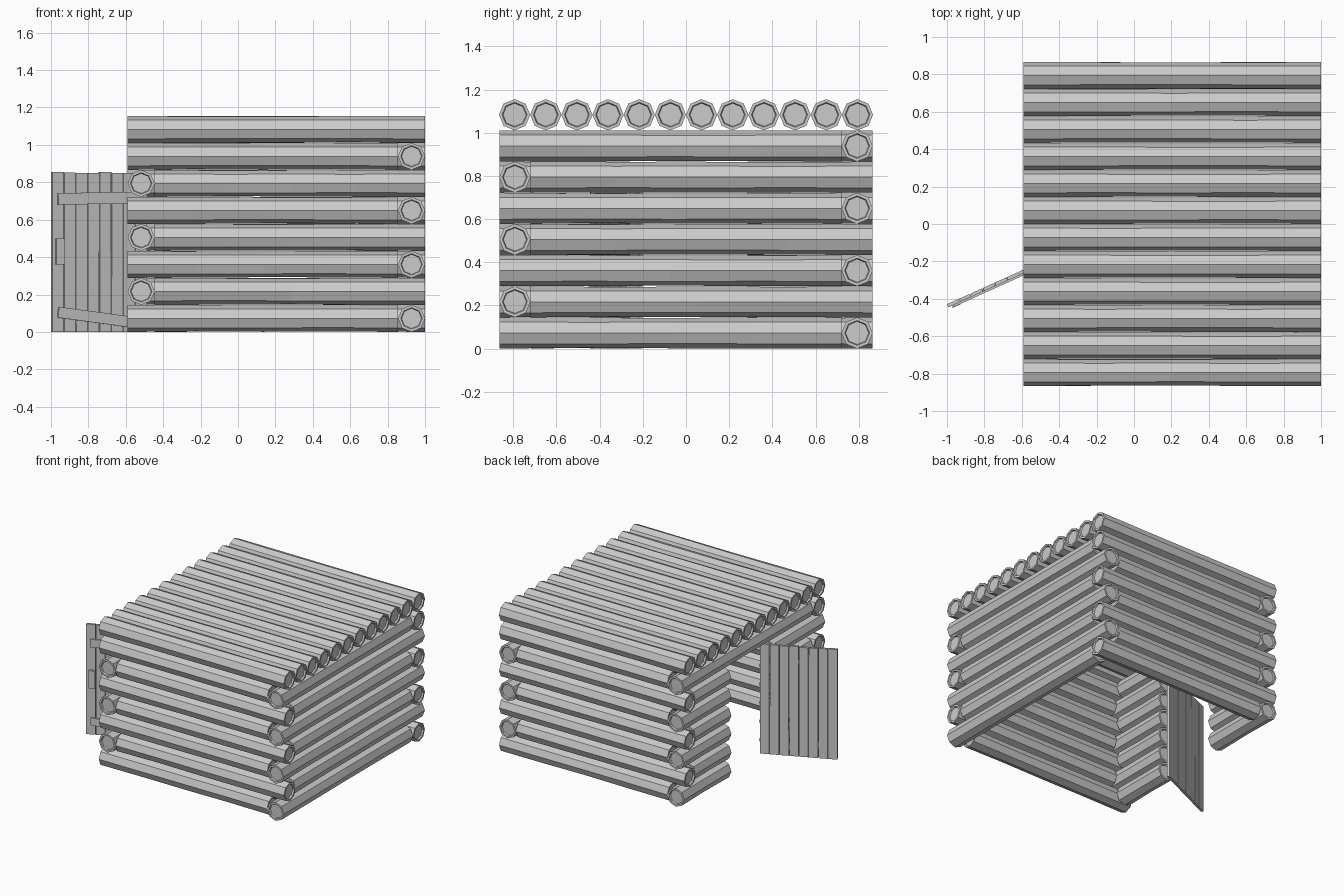
import bpy, bmesh, math, random
from mathutils import Matrix, Vector

if "Cube" in bpy.data.objects:
    bpy.data.objects.remove(bpy.data.objects["Cube"])

random.seed(4)
R = 0.0722            # log radius
D = 2 * R             # log pitch
X0, X1, Y = -0.59, 1.0, 0.865


def finish(name, bm):
    bmesh.ops.recalc_face_normals(bm, faces=bm.faces[:])
    me = bpy.data.meshes.new(name)
    bm.to_mesh(me)
    bm.free()
    ob = bpy.data.objects.new(name, me)
    bpy.context.collection.objects.link(ob)
    return ob


def log(name, axis, a, b, other, z):
    """Eight-sided log along x or y with slightly dished ends and uneven middle."""
    bm = bmesh.new()
    # (position along log, radius)
    n = max(2, round((b - a) / 0.4))
    rings = [(a + 0.012, R * 0.74), (a, R * 0.8)]
    rings += [(a + (b - a) * i / n, R) for i in range(n + 1)]
    rings += [(b, R * 0.8), (b - 0.012, R * 0.74)]
    loops = []
    for i, (t, r) in enumerate(rings):
        loop = []
        middle = 3 <= i <= len(rings) - 4
        for k in range(8):
            ang = math.pi / 4 * k
            rr = r - (random.uniform(0, 0.004) if middle else 0)
            u, w = rr * math.cos(ang), rr * math.sin(ang)
            p = (t, other + u, z + w) if axis == 'x' else (other + u, t, z + w)
            loop.append(bm.verts.new(p))
        loops.append(loop)
    for p, q in zip(loops, loops[1:]):
        for k in range(8):
            bm.faces.new((p[k], p[(k + 1) % 8], q[(k + 1) % 8], q[k]))
    bm.faces.new(loops[0])
    bm.faces.new(loops[-1])
    return finish(name, bm)


def board(name, size, center, tilt, frame):
    """Box in the door's own frame, optionally tilted in the door plane."""
    bm = bmesh.new()
    m = (frame @ Matrix.Translation(center) @ Matrix.Rotation(tilt, 4, 'Y')
         @ Matrix.Diagonal((*size, 1)))
    bmesh.ops.create_cube(bm, size=1, matrix=m)
    return finish(name, bm)


# Walls: butted corners, alternating direction on each course
DOOR_A, DOOR_B = -0.26, 0.285
for lv in range(7):
    z = R + lv * D
    even = lv % 2 == 0
    long_, short = (X0, X1 - D), (X0 + D, X1)
    log("front_wall_log", 'x', *(long_ if even else short), -Y + R, z)
    log("back_wall_log", 'x', *(short if even else long_), Y - R, z)
    fwd, back = (-Y, Y - D), (-Y + D, Y)
    log("right_wall_log", 'y', *(fwd if even else back), X1 - R, z)
    la, lb = back if even else fwd
    if lv == 6:
        log("door_lintel_log", 'y', la, lb, X0 + R, z)
    else:
        log("left_wall_front_log", 'y', la, DOOR_A, X0 + R, z)
        log("left_wall_back_log", 'y', DOOR_B, lb, X0 + R, z)

# Flat roof of logs
for i in range(12):
    log("roof_log", 'x', X0, X1, (i - 5.5) * D, R + 7 * D)

# Open plank door, local x runs from free edge to hinge, local -y is its front
frame = Matrix.Translation((-0.996, -0.437, 0)) @ Matrix.Rotation(math.radians(24.3), 4, 'Z')
PITCH = 0.0697
for i in range(8):
    h = 0.855 - random.uniform(0, 0.006) * (i > 0)
    board("door_plank", (PITCH - 0.004, 0.018, h), Vector((PITCH * (i + 0.5) - 0.002, 0, h / 2)),
          random.uniform(-0.003, 0.003) if 0 < i < 7 else 0, frame)

# Door straps and handle
board("upper_door_strap", (0.50, 0.012, 0.062), Vector((0.28, -0.013, 0.715)), math.radians(-1), frame)
board("lower_door_strap", (0.50, 0.012, 0.058), Vector((0.28, -0.013, 0.075)), math.radians(7), frame)
board("door_handle", (0.045, 0.014, 0.14), Vector((0.042, -0.014, 0.43)), 0, frame)
